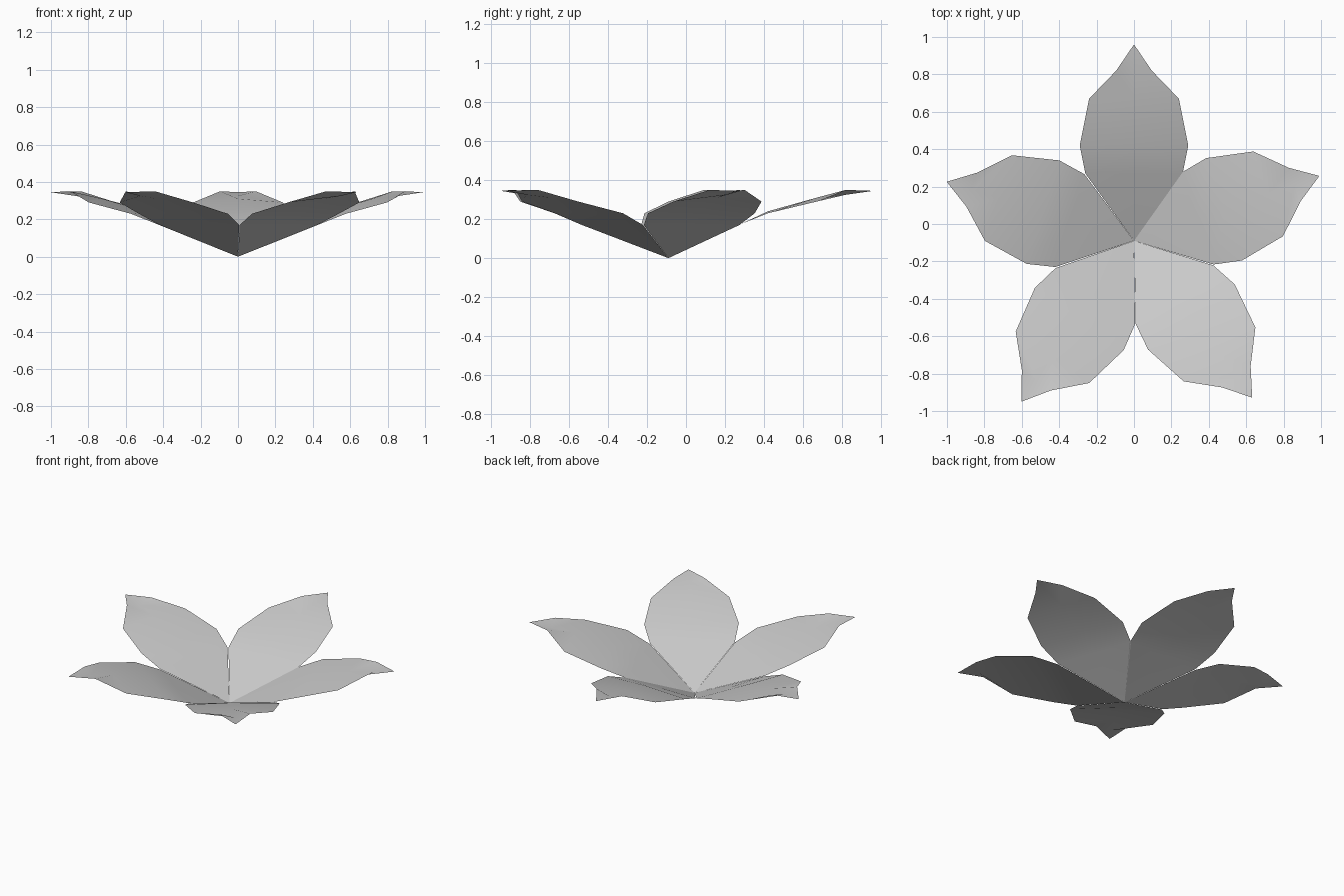
import bpy
import bmesh
from math import radians

if "Cube" in bpy.data.objects:
    bpy.data.objects.remove(bpy.data.objects["Cube"], do_unlink=True)

# One pale grey for the whole flower
grey = bpy.data.materials.new("pale_grey")
grey.use_nodes = True
grey.diffuse_color = (0.6, 0.6, 0.6, 1)
grey.node_tree.nodes["Principled BSDF"].inputs["Base Color"].default_value = (0.6, 0.6, 0.6, 1)

# Petal cross-sections: distance from centre, half width, rim height, midrib height
SECTIONS = [
    (0.36, 0.26, 0.17, 0.17),
    (0.51, 0.29, 0.23, 0.24),
    (0.76, 0.24, 0.29, 0.31),
    (0.91, 0.095, 0.35, 0.325),
]
TIP = (1.05, 0, 0.345)


def make_petal(name, angle):
    """Thin sheet from a pointed base through the sections to a pointed tip."""
    bm = bmesh.new()
    base = bm.verts.new((0, 0, 0))
    tip = bm.verts.new(TIP)
    rows = [[bm.verts.new((r, side * w, mid if side == 0 else rim)) for side in (-1, 0, 1)]
            for r, w, rim, mid in SECTIONS]
    for i in range(2):
        bm.faces.new((base, rows[0][i], rows[0][i + 1]))
        for a, b in zip(rows, rows[1:]):
            bm.faces.new((a[i], b[i], b[i + 1], a[i + 1]))
        bm.faces.new((rows[-1][i], tip, rows[-1][i + 1]))
    bm.normal_update()
    for face in bm.faces:
        face.smooth = True
        if face.normal.z < 0:
            face.normal_flip()
    mesh = bpy.data.meshes.new(name)
    bm.to_mesh(mesh)
    bm.free()
    mesh.materials.append(grey)
    petal = bpy.data.objects.new(name, mesh)
    petal.location = (0, -0.09, 0)
    petal.rotation_euler.z = radians(angle)
    bpy.context.collection.objects.link(petal)


# Five petals around the centre, slightly unevenly turned
PETALS = {
    "back_petal": 90,
    "left_petal": 19.3,
    "front_left_petal": -53,
    "front_right_petal": -125,
    "right_petal": 162.5,
}
for petal_name, turn in PETALS.items():
    make_petal(petal_name, turn)
